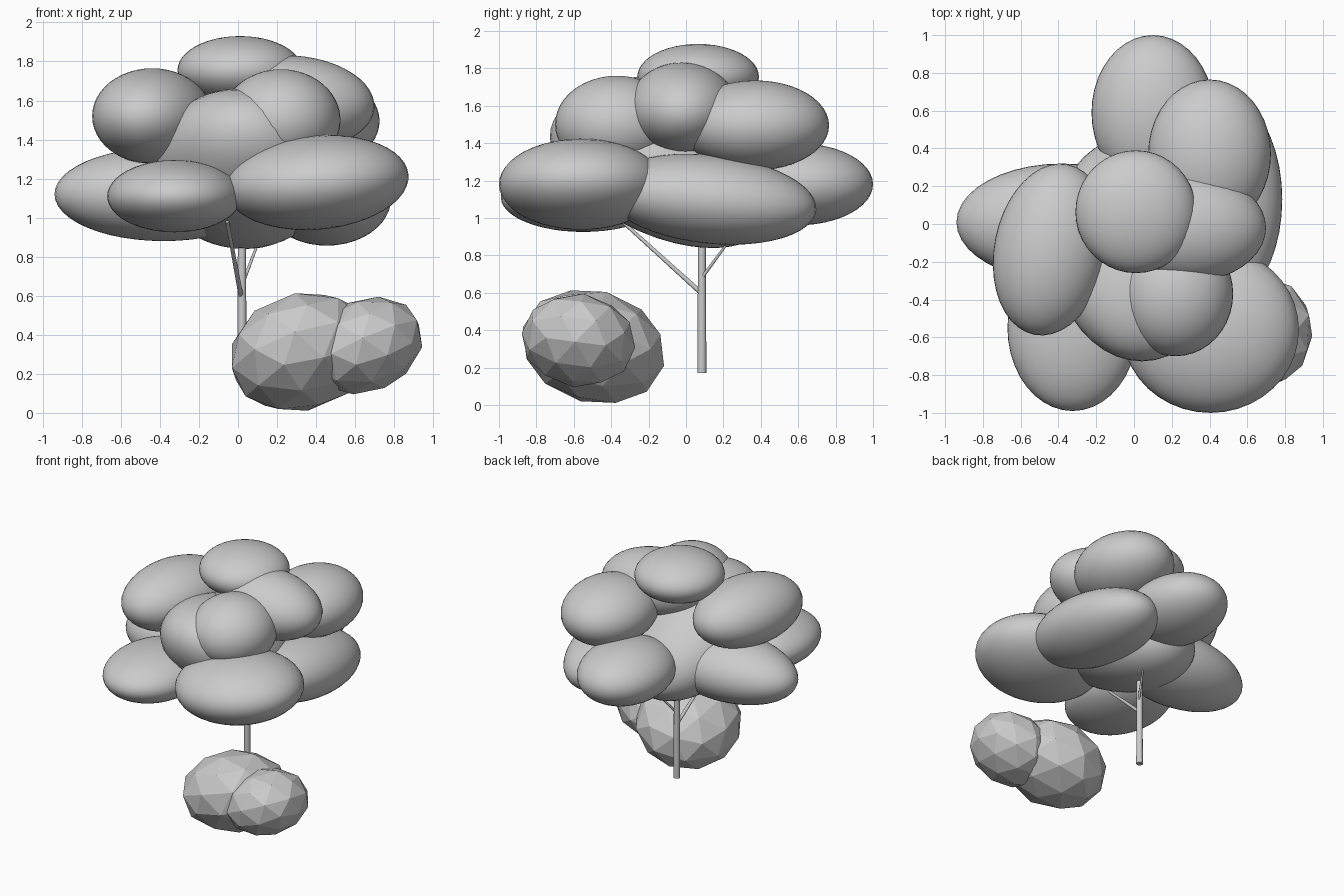
import bpy
from math import radians
from mathutils import Vector

cube = bpy.data.objects.get("Cube")
if cube:
    bpy.data.objects.remove(cube, do_unlink=True)

# One plain grey for the whole scene
GREY = (0.6, 0.6, 0.6, 1.0)
grey = bpy.data.materials.new("plain_grey")
grey.use_nodes = True
grey.diffuse_color = GREY
grey.node_tree.nodes["Principled BSDF"].inputs["Base Color"].default_value = GREY


def finish(name):
    obj = bpy.context.object
    obj.name = name
    obj.data.materials.append(grey)
    return obj


def place(name, center, radii, tilt):
    """Shape the active unit sphere into a tilted ellipsoid."""
    obj = finish(name)
    obj.location = center
    obj.scale = radii
    obj.rotation_euler = [radians(a) for a in tilt]
    return obj


def foliage(name, center, radii, tilt=(0, 0, 0)):
    bpy.ops.mesh.primitive_uv_sphere_add(segments=40, ring_count=24, radius=1)
    bpy.ops.object.shade_smooth()
    return place(name, center, radii, tilt)


def bush(name, center, radii, tilt):
    bpy.ops.mesh.primitive_ico_sphere_add(subdivisions=2, radius=1.02)
    return place(name, center, radii, tilt)


def limb(name, start, end, base, tip):
    """Tapered round limb between two points."""
    a, b = Vector(start), Vector(end)
    bpy.ops.mesh.primitive_cone_add(vertices=12, radius1=base, radius2=tip,
                                    depth=(b - a).length, location=(a + b) / 2)
    obj = finish(name)
    obj.rotation_euler = (b - a).to_track_quat("Z", "Y").to_euler()
    bpy.context.view_layer.update()
    bpy.ops.object.shade_smooth_by_angle(angle=radians(40))
    return obj


# Trunk and its two thin branches
limb("trunk", (0.02, 0.085, 0.17), (0.02, 0.085, 1.1), 0.024, 0.02)
limb("front_branch", (0.015, 0.08, 0.60), (-0.055, -0.34, 0.98), 0.013, 0.009)
limb("back_branch", (0.03, 0.085, 0.68), (0.11, 0.24, 0.89), 0.009, 0.006)

# Middle and top of the crown
foliage("crown_core", (0.02, -0.13, 1.25), (0.46, 0.64, 0.34), (-25, 7, 0))
foliage("crown_top", (0.01, 0.065, 1.755), (0.32, 0.325, 0.175))

# Upper ring of foliage
foliage("upper_right_foliage", (-0.44, -0.135, 1.52), (0.30, 0.46, 0.245), (0, 0, -11))
foliage("upper_front_foliage", (0.22, -0.37, 1.50), (0.305, 0.33, 0.26))
foliage("upper_left_foliage", (0.28, -0.02, 1.59), (0.42, 0.29, 0.24), (0, 4, 0))
foliage("upper_back_foliage", (0.40, 0.37, 1.495), (0.325, 0.395, 0.24))

# Lower ring of foliage
foliage("lower_front_left_foliage", (0.405, -0.56, 1.18), (0.47, 0.44, 0.241), (0, -5, 0))
foliage("lower_front_right_foliage", (-0.325, -0.55, 1.11), (0.345, 0.44, 0.185))
foliage("lower_right_foliage", (-0.38, 0.01, 1.12), (0.56, 0.31, 0.24))
foliage("lower_back_foliage", (0.10, 0.59, 1.18), (0.325, 0.41, 0.22))
foliage("lower_left_foliage", (0.455, 0.13, 1.10), (0.33, 0.57, 0.237), (-6, 0, 0))

# Faceted bushes beside the trunk
bush("large_bush", (0.325, -0.495, 0.312), (0.375, 0.385, 0.29), (-16, -18, 0))
bush("small_bush", (0.655, -0.575, 0.345), (0.30, 0.30, 0.235), (-8, -24, 0))
